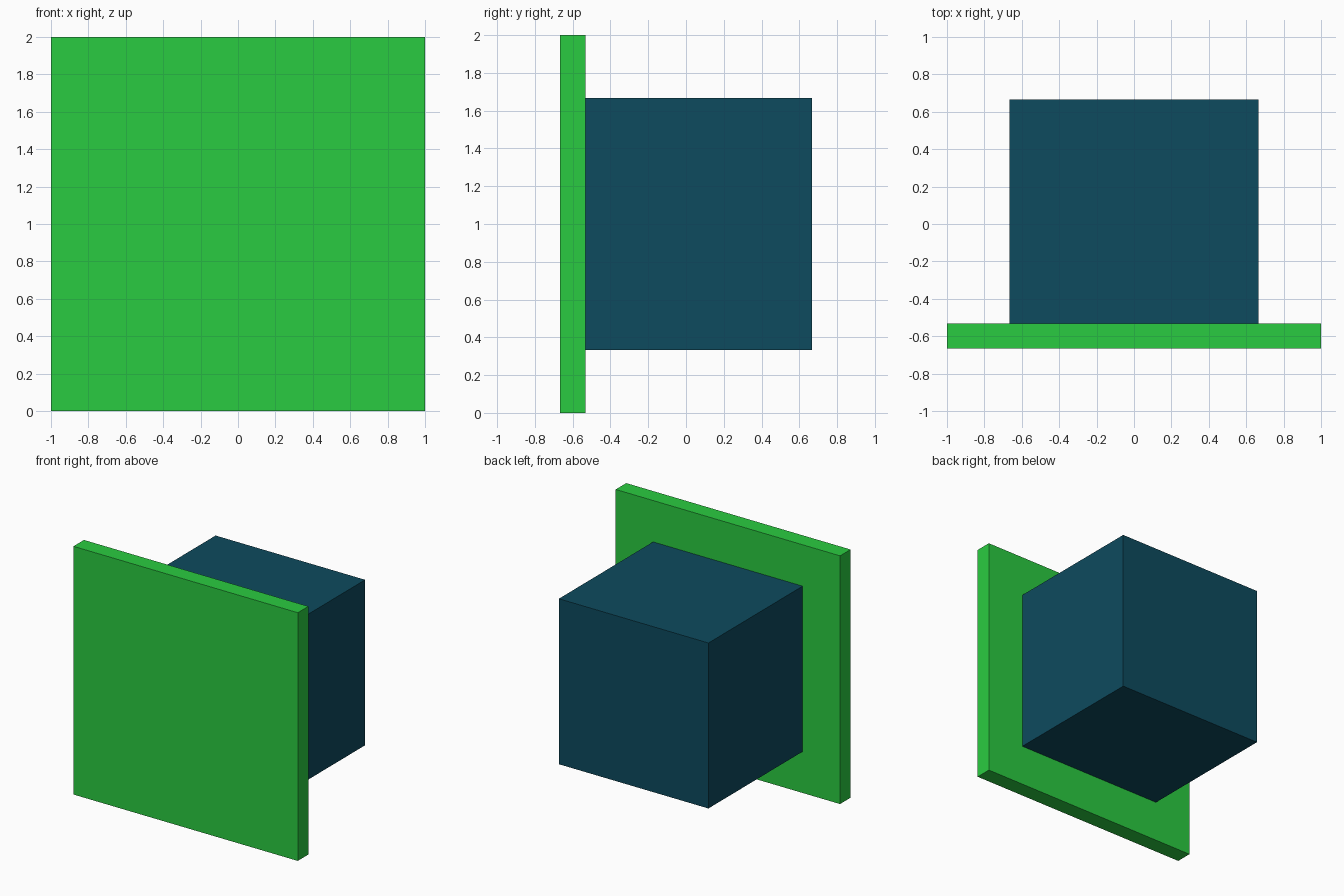
import bpy

if "Cube" in bpy.data.objects:
    bpy.data.objects.remove(bpy.data.objects["Cube"])


def material(name, color):
    mat = bpy.data.materials.new(name)
    mat.diffuse_color = (*color, 1.0)
    mat.use_nodes = True
    mat.node_tree.nodes["Principled BSDF"].inputs["Base Color"].default_value = mat.diffuse_color
    return mat


def box(name, low, high, mat):
    center = [(a + b) / 2 for a, b in zip(low, high)]
    bpy.ops.mesh.primitive_cube_add(size=1, location=center)
    obj = bpy.context.object
    obj.name = name
    obj.scale = [b - a for a, b in zip(low, high)]
    bpy.ops.object.transform_apply(location=False, rotation=False, scale=True)
    obj.data.materials.append(mat)
    return obj


green = material("green", (0.023, 0.60, 0.052))
blue = material("dark_blue", (0.004, 0.069, 0.112))

D = 2 / 3          # half depth of the model
JOINT = -0.533     # where the panel meets the body

# Thin square front panel
box("front_panel", (-1, -D, 0), (1, JOINT, 2), green)

# Body block centred behind the panel
box("body_block", (-D, JOINT, 1 - D), (D, D, 1 + D), blue)
